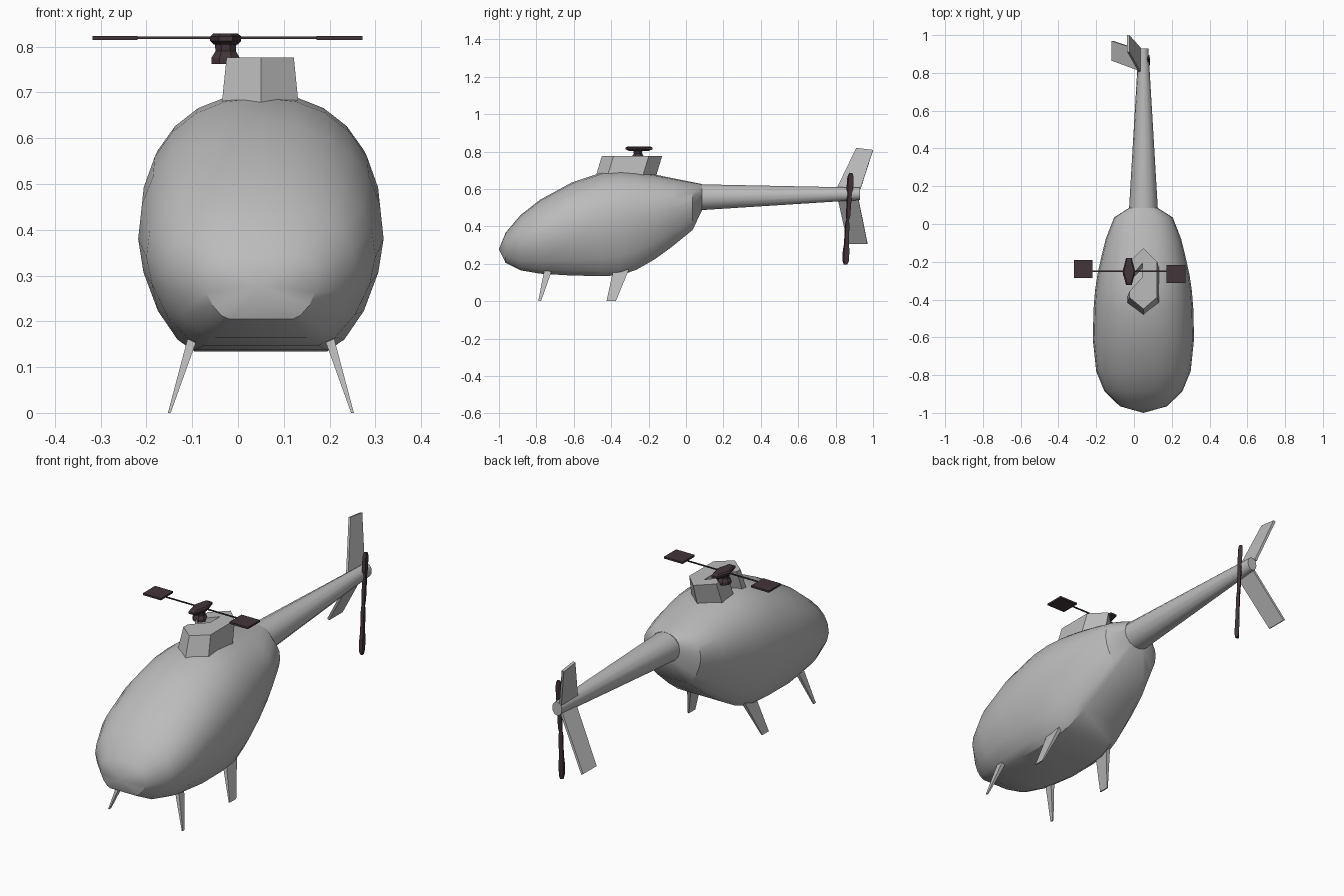
import bpy, bmesh, math
from mathutils import Vector

if "Cube" in bpy.data.objects:
    bpy.data.objects.remove(bpy.data.objects["Cube"])

CX = 0.05  # centre line of the fuselage


def material(name, rgb):
    m = bpy.data.materials.new(name)
    m.diffuse_color = (*rgb, 1)
    m.use_nodes = True
    m.node_tree.nodes["Principled BSDF"].inputs["Base Color"].default_value = m.diffuse_color
    return m


GREY = material("light grey", (0.5, 0.5, 0.5))
DARK = material("dark brown", (0.055, 0.035, 0.04))


def finish(name, bm, mat, smooth=False):
    bmesh.ops.recalc_face_normals(bm, faces=bm.faces)
    me = bpy.data.meshes.new(name)
    bm.to_mesh(me)
    bm.free()
    ob = bpy.data.objects.new(name, me)
    bpy.context.collection.objects.link(ob)
    me.materials.append(mat)
    if smooth:
        bpy.ops.object.select_all(action='DESELECT')
        ob.select_set(True)
        bpy.context.view_layer.objects.active = ob
        bpy.ops.object.shade_smooth_by_angle(angle=math.radians(32))
    return ob


def loft(name, rings, mat, smooth=False, tip=None):
    """Skin a list of equal-length point rings; close both ends."""
    bm = bmesh.new()
    vs = [[bm.verts.new(p) for p in r] for r in rings]
    n = len(rings[0])
    for a, b in zip(vs, vs[1:]):
        for i in range(n):
            j = (i + 1) % n
            bm.faces.new((a[i], a[j], b[j], b[i]))
    if tip:
        t = bm.verts.new(tip)
        for i in range(n):
            bm.faces.new((t, vs[0][(i + 1) % n], vs[0][i]))
    else:
        bm.faces.new(vs[0])
    bm.faces.new(vs[-1])
    return finish(name, bm, mat, smooth)


def slab(name, pts, thickness, mat):
    """Flat plate: polygon thickened along its own normal."""
    p = [Vector(q) for q in pts]
    nrm = (p[1] - p[0]).cross(p[2] - p[0]).normalized() * thickness / 2
    return loft(name, [[q - nrm for q in p], [q + nrm for q in p]], mat)


# Fuselage: flat belly with a crease, rounded sides and top
def section(y, hw, zb, zm, zt, bw):
    half = []
    for i in range(4):                      # lower side
        t = math.pi / 2 * i / 4
        half.append((bw + (hw - bw) * math.sin(t) ** 1.25,
                     zm - (zm - zb) * math.cos(t) ** 1.25))
    for i in range(7):                      # upper side up to the ridge
        t = math.pi / 2 * i / 6
        half.append((hw * max(0, math.cos(t)) ** 0.9,
                     zm + (zt - zm) * math.sin(t) ** 0.9))
    half[-1] = (0, zt)
    ring = half + [(-x, z) for x, z in reversed(half[:-1])]
    return [(CX + x, y, z) for x, z in ring]


SECTIONS = [
    (-.965, .125, .205, .29, .365, .07),
    (-.885, .207, .165, .31, .46, .10),
    (-.78, .25, .147, .34, .542, .125),
    (-.61, .268, .137, .38, .635, .145),
    (-.45, .264, .134, .41, .688, .145),
    (-.35, .256, .138, .43, .698, .14),
    (-.265, .243, .168, .45, .692, .13),
    (-.17, .222, .222, .47, .678, .115),
    (-.08, .20, .287, .49, .659, .10),
    (.035, .155, .38, .52, .636, .08),
    (.085, .076, .485, .555, .626, .03),
]
loft("fuselage", [section(*s) for s in SECTIONS], GREY, True, (CX, -1.0, .278))


# Tail boom
def circle(y, z, rx, rz, n=14):
    return [(CX + rx * math.cos(2 * math.pi * i / n), y,
             z + rz * math.sin(2 * math.pi * i / n)) for i in range(n)]


loft("tail_boom", [circle(.05, .555, .078, .072), circle(.93, .574, .026, .034)], GREY, True)

# Tail fins, both leaning to the left
slab("upper_fin", [(.03, .805, .60), (.03, .933, .60), (-.03, 1.0, .807), (-.03, .91, .818)], .012, GREY)
slab("lower_fin", [(.035, .81, .555), (.035, .92, .555), (-.115, .97, .31), (-.115, .865, .31)], .012, GREY)

# Engine cowl: hexagonal housing with a slanted slot on the left
COWL = [(.05, -.446), (.122, -.385), (.122, -.20), (.05, -.13), (-.025, -.20),
        (-.025, -.29), (.046, -.206), (.046, -.28), (-.025, -.355), (-.025, -.385)]


def cowl_ring(z, grow, slide):
    return [(CX + (x - CX) * grow, y * 1.02 + slide, z) for x, y in COWL]


loft("engine_cowl", [cowl_ring(.66, 1.16, -.03), cowl_ring(.776, 1.0, .005)], GREY)

# Landing legs
for side, sname in ((-1, "left"), (1, "right")):
    for lname, top, bottom in (("front", (-.757, -.715), (-.79, -.775)),
                               ("rear", (-.388, -.305), (-.425, -.375))):
        def leg_ring(x, w, ys, z):
            xa, xb = CX + side * (x - w), CX + side * (x + w)
            return [(xa, ys[0], z), (xb, ys[0], z), (xb, ys[1], z), (xa, ys[1], z)]
        loft(f"{lname}_leg_{sname}", [leg_ring(.2, .003, bottom, 0),
                                      leg_ring(.147, .011, top, .17)], GREY)

# Main rotor: mast, hub, thin bar and two square paddles
HX, HY = -.027, -.257


def oct_ring(z, r):
    return [(HX + r * math.cos(math.pi * (i + .5) / 4),
             HY + r * math.sin(math.pi * (i + .5) / 4), z) for i in range(8)]


loft("rotor_mast", [oct_ring(z, r) for z, r in
                    ((.762, .034), (.775, .034), (.79, .024), (.812, .026))], DARK)


def hub_ring(z, k):
    pts = [(-.034, 0), (-.015, -.072), (.015, -.072), (.034, 0), (.015, .072), (-.015, .072)]
    return [(HX + x * k, HY + .005 + y * k, z) for x, y in pts]


loft("rotor_hub", [hub_ring(.804, .75), hub_ring(.812, 1), hub_ring(.822, 1), hub_ring(.828, .8)], DARK)
slab("rotor_bar", [(-.23, -.253, .819), (-.23, -.247, .819), (.18, -.247, .819), (.18, -.253, .819)], .005, DARK)
for name, x0, x1, y0, y1 in (("left_paddle", -.318, -.22, -.285, -.19),
                             ("right_paddle", .171, .272, -.312, -.217)):
    slab(name, [(x0, y0, .819), (x1, y0, .819), (x1, y1, .819), (x0, y1, .819)], .009, DARK)

# Tail rotor: two lens-shaped blades on the right of the boom
for name, y0, z0, y1, z1 in (("upper_tail_blade", .865, .43, .881, .685),
                             ("lower_tail_blade", .863, .435, .853, .195)):
    rings = []
    for t, w in ((0, .006), (.1, .012), (.55, .013), (.68, .018), (.92, .017), (1, .009)):
        y, z = y0 + (y1 - y0) * t, z0 + (z1 - z0) * t
        rings.append([(.077 + a * .009, y + b * w, z)
                      for a, b in ((-1, 0), (-.5, -1), (1, -.6), (.5, 1))])
    loft(name, rings, DARK)
